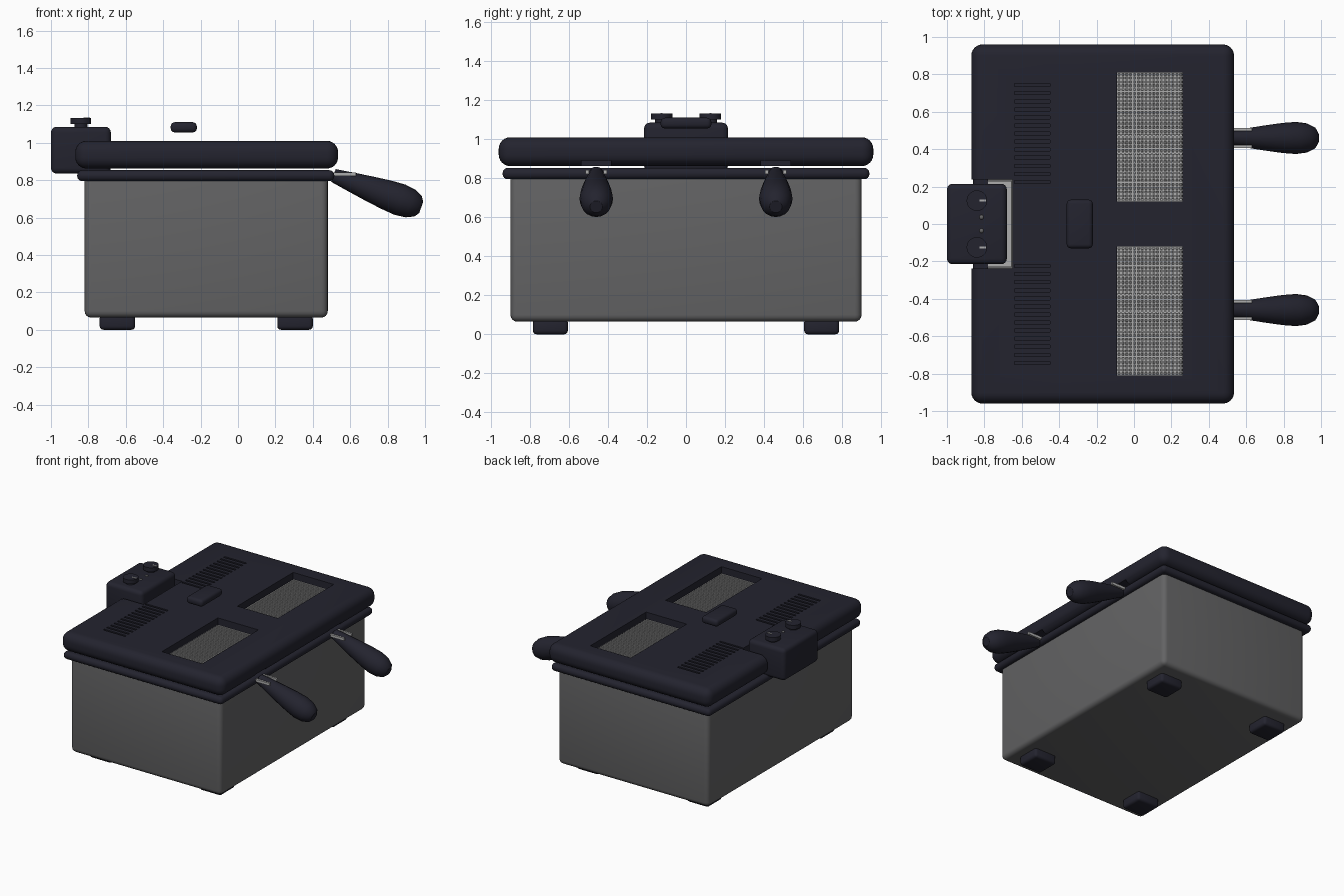
import bpy, bmesh, math
from mathutils import Vector, Matrix

if "Cube" in bpy.data.objects:
    bpy.data.objects.remove(bpy.data.objects["Cube"])


def mat(name, rgb):
    m = bpy.data.materials.new(name)
    m.diffuse_color = (*rgb, 1)
    m.use_nodes = True
    m.node_tree.nodes["Principled BSDF"].inputs["Base Color"].default_value = m.diffuse_color
    return m


DARK = mat("dark plastic", (0.017, 0.017, 0.028))
STEEL = mat("brushed steel", (0.125, 0.125, 0.128))
WIRE = mat("bright metal", (0.42, 0.42, 0.42))


def finish(bm, name, material, smooth=True):
    bmesh.ops.recalc_face_normals(bm, faces=bm.faces)
    me = bpy.data.meshes.new(name)
    bm.to_mesh(me)
    bm.free()
    me.materials.append(material)
    ob = bpy.data.objects.new(name, me)
    bpy.context.collection.objects.link(ob)
    bpy.ops.object.select_all(action='DESELECT')
    bpy.context.view_layer.objects.active = ob
    ob.select_set(True)
    if smooth:
        bpy.ops.object.shade_smooth_by_angle(angle=math.radians(35))
    return ob


def add_box(bm, lo, hi):
    lo, hi = Vector(lo), Vector(hi)
    m = Matrix.Translation((lo + hi) / 2) @ Matrix.Diagonal((*(hi - lo), 1))
    return bmesh.ops.create_cube(bm, size=1, matrix=m)["verts"]


def boxes(name, spans, material, bevel=0, seg=4):
    bm = bmesh.new()
    for lo, hi in spans:
        add_box(bm, lo, hi)
    if bevel:
        bmesh.ops.bevel(bm, geom=bm.edges[:], offset=bevel, segments=seg,
                        profile=0.5, affect='EDGES')
    return finish(bm, name, material, bool(bevel))


def cut(ob, spans, bevel=0):
    cutter = boxes("cutter", spans, ob.data.materials[0], bevel)
    cutter.hide_render = True
    mod = ob.modifiers.new("cut", 'BOOLEAN')
    mod.operation, mod.solver, mod.object = 'DIFFERENCE', 'EXACT', cutter
    bpy.context.view_layer.objects.active = ob
    bpy.ops.object.modifier_apply(modifier=mod.name)
    bpy.data.objects.remove(cutter)


def ymir(y0, y1, s):
    return (y0, y1) if s > 0 else (-y1, -y0)


# tank and rim, both hollow
tank = boxes("tank", [((-0.82, -0.90, 0.065), (0.48, 0.90, 0.85))], STEEL, 0.035)
cut(tank, [((-0.78, -0.86, 0.11), (0.44, 0.86, 1.0))])
rim = boxes("tank_rim", [((-0.86, -0.94, 0.795), (0.515, 0.94, 0.853))], DARK, 0.027)
cut(rim, [((-0.78, -0.86, 0.7), (0.44, 0.86, 1.0))])

# feet
boxes("feet", [((x, y, 0), (x + 0.19, y + 0.18, 0.08))
               for x in (-0.74, 0.21) for y in (-0.785, 0.605)], DARK, 0.02, 3)

# lid with windows, vent slots, rear notch and basket handle notches
lid = boxes("lid", [((-0.87, -0.96, 0.862), (0.535, 0.96, 1.01))], DARK, 0.06, 6)
holes, slots = [], []
for s in (1, -1):
    a, b = ymir(0.12, 0.81, s)
    holes.append(((-0.09, a, 0.8), (0.26, b, 1.1)))
    a, b = ymir(0.385, 0.535, s)
    holes.append(((0.42, a, 0.8), (0.6, b, 0.89)))
    for i in range(13):
        y = s * (0.225 + i * 0.0431)
        slots.append(((-0.64, y - 0.008, 0.975), (-0.45, y + 0.008, 1.1)))
holes.append(((-1.0, -0.237, 0.8), (-0.65, 0.237, 1.1)))
cut(lid, holes)
cut(lid, slots)
bpy.context.view_layer.objects.active = lid
lid.select_set(True)
bpy.ops.object.shade_smooth_by_angle(angle=math.radians(35))

# floating grip above the lid
boxes("lid_grip", [((-0.36, -0.13, 1.055), (-0.22, 0.13, 1.11))], DARK, 0.022)


def grid(x0, x1, y0, y1, z, nx, ny, w):
    out = []
    for i in range(nx + 1):
        x = x0 + (x1 - x0) * i / nx
        out.append(((x - w, y0, z - w), (x + w, y1, z + w)))
    for i in range(ny + 1):
        y = y0 + (y1 - y0) * i / ny
        out.append(((x0, y - w, z + w * 0.6), (x1, y + w, z + w * 2.6)))
    return out


for s, side in ((1, "back"), (-1, "front")):
    # fine wire screen in the lid window
    a, b = ymir(0.12, 0.81, s)
    boxes(side + "_window_screen", grid(-0.09, 0.26, a, b, 0.945, 17, 34, 0.0045), WIRE)

    # wire frying basket inside the tank
    a, b = ymir(0.08, 0.82, s)
    x0, x1, z0, z1, w = -0.5, 0.4, 0.25, 0.835, 0.005
    bars = grid(x0, x1, a, b, z0, 18, 15, w)
    for i in range(19):
        x = x0 + (x1 - x0) * i / 18
        bars += [((x - w, y - w, z0), (x + w, y + w, z1)) for y in (a, b)]
    for i in range(16):
        y = a + (b - a) * i / 15
        bars += [((x - w, y - w, z0), (x + w, y + w, z1)) for x in (x0, x1)]
    for i in range(1, 13):
        z = z0 + (z1 - z0) * i / 12
        bars += [((x0, y - w, z - w), (x1, y + w, z + w)) for y in (a, b)]
        bars += [((x - w, a, z - w), (x + w, b, z + w)) for x in (x0, x1)]
    boxes(side + "_basket", bars, WIRE)

    # metal arms joining basket and handle
    yc = s * 0.46
    boxes(side + "_handle_arms", [((0.39, yc + d - 0.008, 0.822), (0.63, yc + d + 0.008, 0.842))
                                  for d in (-0.046, 0.046)], WIRE)

    # drooping teardrop handle, lofted rings along a sloping axis
    bm = bmesh.new()
    start, axis = Vector((0.51, yc, 0.825)), Vector((0.939, 0, -0.342))
    up = Vector((0.342, 0, 0.939))
    rings = []
    for t, r in ((0, 0.036), (0.1, 0.052), (0.2, 0.067), (0.3, 0.08), (0.38, 0.086),
                 (0.44, 0.078), (0.482, 0.058), (0.5, 0.032)):
        rings.append([bm.verts.new(start + axis * t + up * (r * math.sin(k * math.pi / 10))
                      + Vector((0, r * math.cos(k * math.pi / 10), 0))) for k in range(20)])
    for p, q in zip(rings, rings[1:]):
        for k in range(20):
            bm.faces.new((p[k], p[(k + 1) % 20], q[(k + 1) % 20], q[k]))
    bm.faces.new(rings[0])
    bm.faces.new(rings[-1])
    finish(bm, side + "_handle", DARK)

    # control knob on a stem, with pointer mark
    bm = bmesh.new()
    for r, z0, z1 in ((0.035, 1.07, 1.105), (0.055, 1.1, 1.132)):
        bmesh.ops.create_cone(bm, cap_ends=True, segments=28, radius1=r, radius2=r,
                              depth=z1 - z0,
                              matrix=Matrix.Translation((-0.84, s * 0.125, (z0 + z1) / 2)))
    finish(bm, side + "_knob", DARK)
    boxes(side + "_knob_mark", [((-0.826, s * 0.125 - 0.005, 1.13),
                                 (-0.79, s * 0.125 + 0.005, 1.135))], WIRE)

    # indicator lamp
    bm = bmesh.new()
    bmesh.ops.create_uvsphere(bm, u_segments=14, v_segments=8, radius=0.014,
                              matrix=Matrix.Translation((-0.815, s * 0.036, 1.078)))
    finish(bm, side + "_lamp", STEEL)

# control box and the metal bracket that hangs it on the tank
boxes("control_box", [((-1.0, -0.215, 0.835), (-0.68, 0.215, 1.085))], DARK, 0.03)
boxes("control_bracket", [((-0.78, -0.23, 0.835), (-0.655, 0.23, 0.85))], WIRE)
